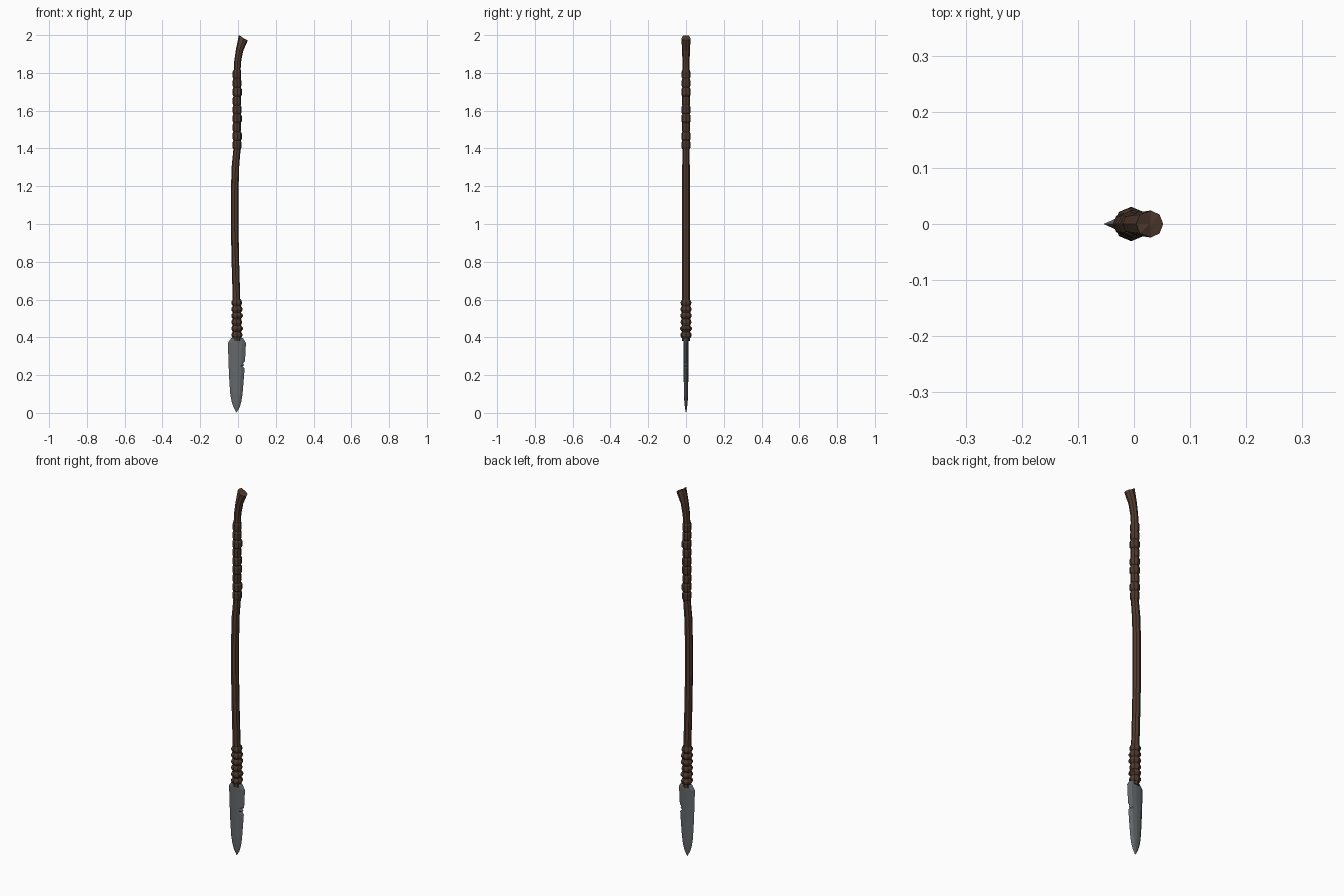
import bpy
import math

if "Cube" in bpy.data.objects:
    bpy.data.objects.remove(bpy.data.objects["Cube"])


def material(name, rgb):
    m = bpy.data.materials.new(name)
    m.diffuse_color = (*rgb, 1)
    m.use_nodes = True
    m.node_tree.nodes["Principled BSDF"].inputs["Base Color"].default_value = m.diffuse_color
    return m


wood = material("dark_wood", (0.085, 0.047, 0.03))
leather = material("leather_wrap", (0.075, 0.042, 0.027))
steel = material("steel", (0.13, 0.14, 0.15))


def loft(name, rings, mat):
    """Skin a list of equal-sized closed rings, closing both ends with fans."""
    n = len(rings[0])
    verts = [v for r in rings for v in r]
    faces = []
    for i in range(len(rings) - 1):
        for j in range(n):
            k = (j + 1) % n
            faces.append((i * n + j, i * n + k, (i + 1) * n + k, (i + 1) * n + j))
    for ring, base, flip in ((rings[0], 0, True), (rings[-1], (len(rings) - 1) * n, False)):
        c = len(verts)
        verts.append(tuple(sum(v[a] for v in ring) / n for a in range(3)))
        for j in range(n):
            a, b = base + j, base + (j + 1) % n
            faces.append((b, a, c) if flip else (a, b, c))
    me = bpy.data.meshes.new(name)
    me.from_pydata(verts, [], faces)
    me.materials.append(mat)
    ob = bpy.data.objects.new(name, me)
    bpy.context.collection.objects.link(ob)
    return ob


def octagon(x, z, rx, ry, tilt=0.0):
    out = []
    for i in range(8):
        a = i * math.pi / 4
        c = rx * math.cos(a)
        out.append((x + c, ry * math.sin(a), z - c * tilt))
    return out


# Bent shaft, flaring and leaning over at the butt end
path = [(-0.006, 0.38, 0.02, 0.02), (-0.008, 0.6, 0.02, 0.02),
        (-0.014, 0.8, 0.02, 0.02), (-0.018, 1.0, 0.02, 0.02),
        (-0.018, 1.15, 0.02, 0.02), (-0.014, 1.3, 0.02, 0.02),
        (-0.005, 1.4, 0.019, 0.019), (-0.005, 1.8, 0.018, 0.018)]
shaft = [octagon(*p) for p in path]
shaft.append(octagon(-0.002, 1.86, 0.018, 0.019, 0.15))
shaft.append(octagon(0.008, 1.92, 0.019, 0.021, 0.25))
# Broken butt: high splinter on the left, then a step down to the right
end = octagon(0.03, 1.975, 0.022, 0.024)
shaft.append([(x - (0.004 if i in (3, 4, 5) else 0), y,
               1.997 if i in (3, 4, 5) else 1.98 - max(0, x - 0.03) * 0.35)
              for i, (x, y, z) in enumerate(end)])
loft("shaft", shaft, wood)


def wrap(name, x, z0, z1, count, r_in, r_out, flat):
    """Row of bulging bands; flat is the share of each band at full radius."""
    rings = []
    h = (z1 - z0) / count
    for i in range(count):
        wobble = 0.0015 * math.sin(i * 2.3)
        z = z0 + i * h
        rings.append(octagon(x, z, r_in, r_in))
        for t in (0.5 - flat / 2, 0.5 + flat / 2):
            rings.append(octagon(x + wobble, z + t * h, r_out + wobble, r_out + wobble))
    rings.append(octagon(x, z1, r_in, r_in))
    loft(name, rings, leather)


# Grip binding and head binding
wrap("grip_wrap", -0.005, 1.395, 1.815, 9, 0.0195, 0.0235, 0.6)
wrap("head_wrap", -0.006, 0.395, 0.6, 6, 0.022, 0.0295, 0.25)

# Blade rows: z, left edge, right edge, half thickness, nick depth
rows = [(0.003, -0.009, -0.006, 0.001, 0), (0.03, -0.024, 0.009, 0.006, 0),
        (0.06, -0.034, 0.018, 0.009, 0), (0.10, -0.041, 0.024, 0.011, 0),
        (0.17, -0.046, 0.030, 0.012, 0), (0.235, -0.049, 0.035, 0.012, 0),
        (0.246, -0.049, 0.035, 0.012, 0.011), (0.254, -0.050, 0.036, 0.012, 0.003),
        (0.263, -0.050, 0.036, 0.012, 0.010), (0.272, -0.050, 0.037, 0.012, 0),
        (0.37, -0.054, 0.042, 0.012, 0), (0.397, -0.036, 0.026, 0.012, 0)]
blade = []
for z, l, r, t, nick in rows:
    b = (r - l) * 0.22
    m = (l + r) / 2
    s = t * 0.8
    blade.append([(r - nick, 0, z), (r - b, s, z), (m, t, z), (l + b, s, z),
                  (l, 0, z), (l + b, -s, z), (m, -t, z), (r - b, -s, z)])
loft("blade", blade, steel)
